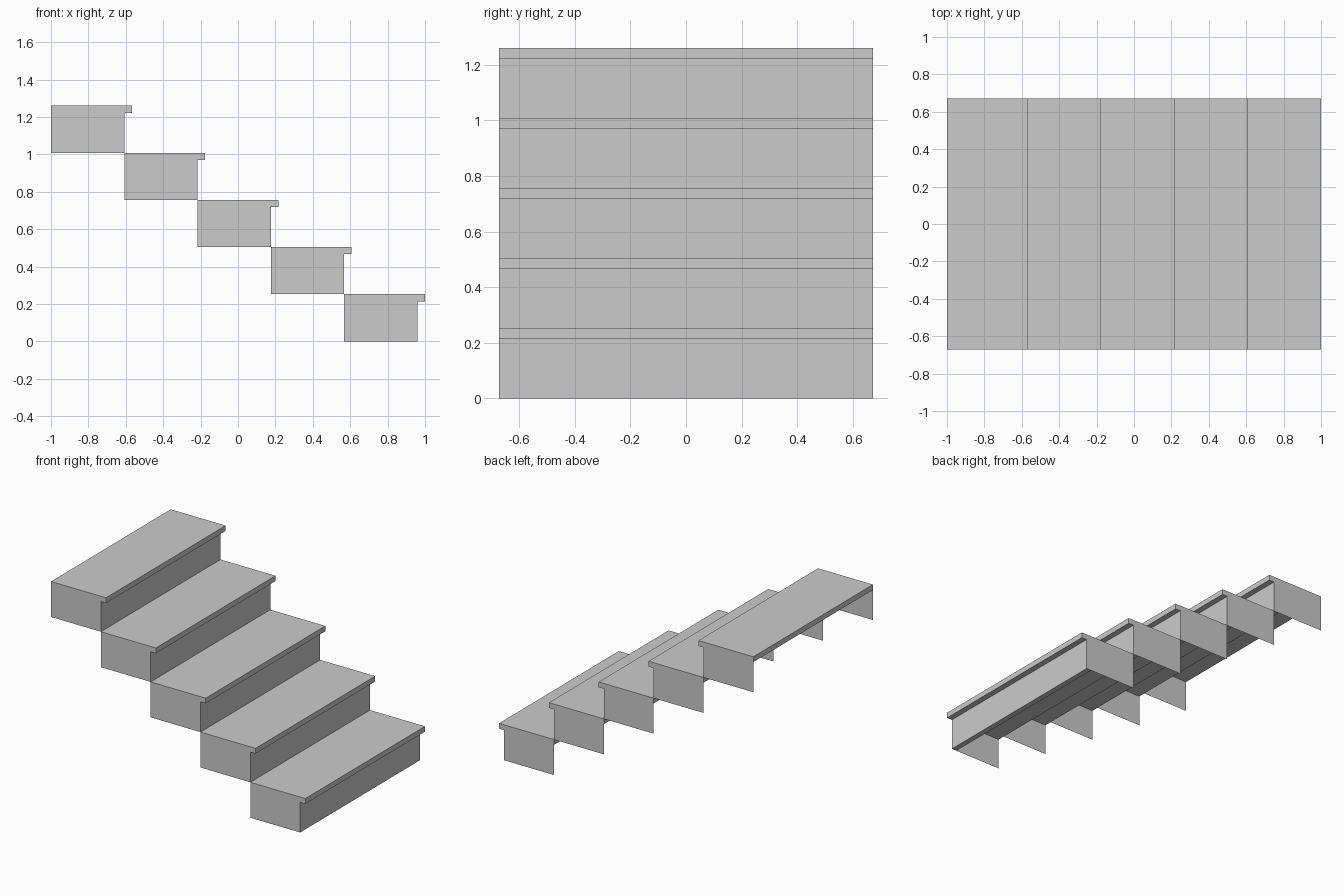
import bpy, bmesh

if "Cube" in bpy.data.objects:
    bpy.data.objects.remove(bpy.data.objects["Cube"])

STEPS, RUN, RISE = 5, 0.392, 0.252
LIP, THICK, HALF = 0.04, 0.038, 0.672


def make_object(name, bm):
    mesh = bpy.data.meshes.new(name)
    bm.to_mesh(mesh)
    bm.free()
    obj = bpy.data.objects.new(name, mesh)
    bpy.context.collection.objects.link(obj)


def box(name, x0, x1, z0, z1):
    bm = bmesh.new()
    bmesh.ops.create_cube(bm, size=1)
    bmesh.ops.scale(bm, vec=(x1 - x0, 2 * HALF, z1 - z0), verts=bm.verts)
    bmesh.ops.translate(bm, vec=((x0 + x1) / 2, 0, (z0 + z1) / 2), verts=bm.verts)
    make_object(name, bm)


def sheet(name, x0, x1, z0, z1, side):
    bm = bmesh.new()
    pts = [(x0, z0), (x1, z0), (x1, z1), (x0, z1)]
    face = bm.faces.new([bm.verts.new((x, side * HALF, z)) for x, z in pts])
    if side > 0:
        face.normal_flip()
    make_object(name, bm)


for i in range(STEPS):
    x0 = -1 + RUN * i
    x1 = x0 + RUN
    z0 = RISE * (STEPS - 1 - i)
    z1 = z0 + RISE
    # tread slab with overhanging nosing
    box(f"tread_{i + 1}", x0, x1 + LIP, z1 - THICK, z1)
    # riser board under the front of the tread
    box(f"riser_{i + 1}", x1 - THICK, x1, z0, z1 - THICK)
    # thin side panels; back and bottom stay open
    for label, side in (("front", -1), ("back", 1)):
        sheet(f"{label}_side_panel_{i + 1}", x0, x1 - THICK, z0, z1 - THICK, side)
